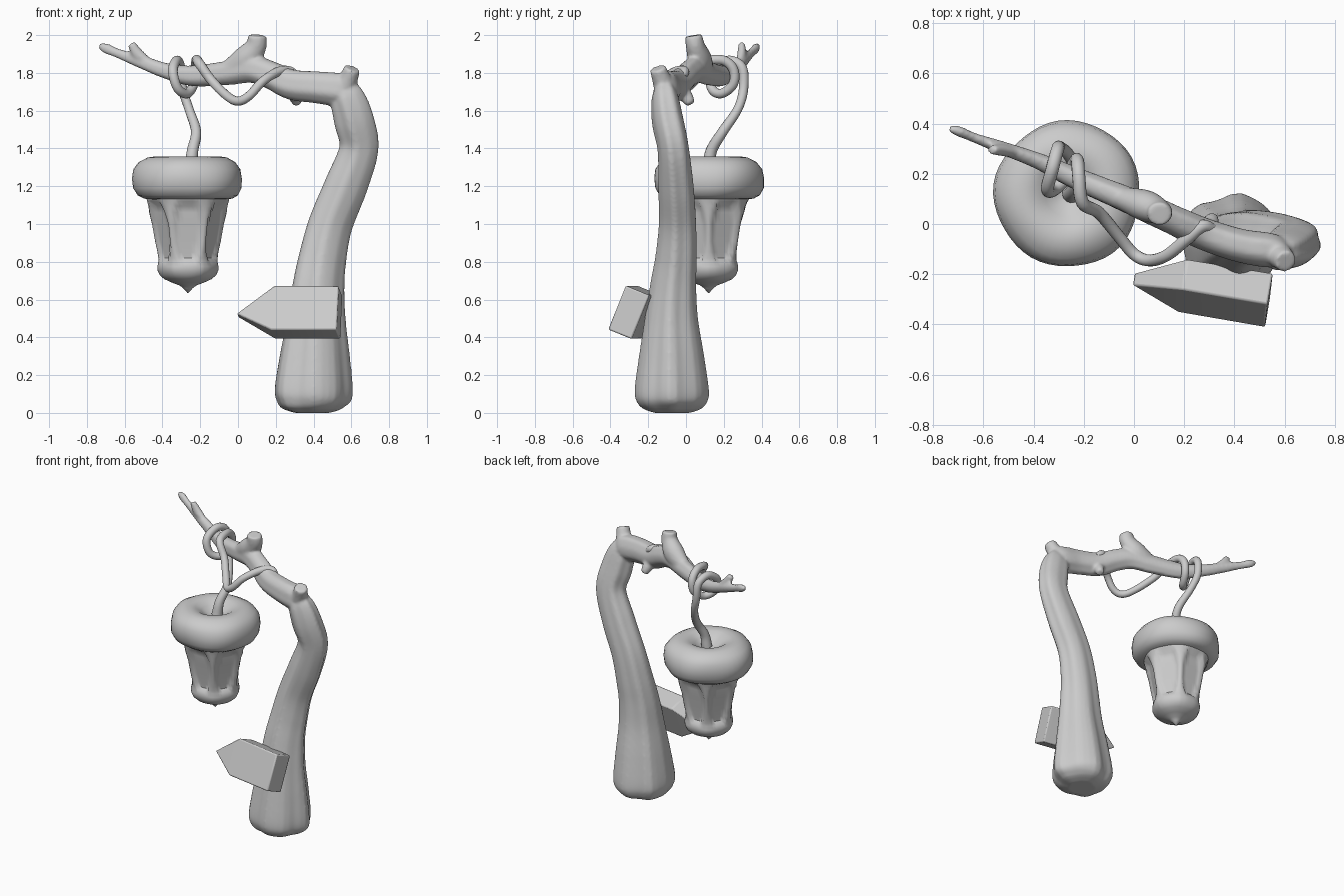
import bpy, bmesh, math
from mathutils import Vector

if "Cube" in bpy.data.objects:
    bpy.data.objects.remove(bpy.data.objects["Cube"])


def add_object(name, bm, smooth_angle=None):
    bmesh.ops.recalc_face_normals(bm, faces=bm.faces)
    mesh = bpy.data.meshes.new(name)
    bm.to_mesh(mesh)
    bm.free()
    ob = bpy.data.objects.new(name, mesh)
    bpy.context.collection.objects.link(ob)
    if smooth_angle:
        bpy.ops.object.select_all(action='DESELECT')
        ob.select_set(True)
        bpy.context.view_layer.objects.active = ob
        bpy.ops.object.shade_smooth_by_angle(angle=math.radians(smooth_angle))
    return ob


def spline(points, steps):
    """Catmull-Rom through (x, y, z, radius) points."""
    p = [Vector(q) for q in points]
    p = [2 * p[0] - p[1]] + p + [2 * p[-1] - p[-2]]
    out = []
    for i in range(1, len(p) - 2):
        a, b, c, d = p[i - 1:i + 3]
        for s in range(steps):
            t = s / steps
            out.append(0.5 * (2 * b + (c - a) * t + (2 * a - 5 * b + 4 * c - d) * t * t
                              + (3 * b - a - 3 * c + d) * t ** 3))
    return out + [p[-2]]


def limb(bm, points, sides=30, steps=6, ridge=0.0, flat=(1, 1)):
    """Tapered tube along a path, optionally ridged, flattened in y from start to end."""
    path = spline(points, steps)
    pos = [q.to_3d() for q in path]
    rings, u = [], Vector((1, 0.13, 0.07))
    for i, q in enumerate(path):
        tan = (pos[min(i + 1, len(pos) - 1)] - pos[max(i - 1, 0)]).normalized()
        u = (u - tan * u.dot(tan)).normalized()
        v = tan.cross(u)
        squash = flat[0] + (flat[1] - flat[0]) * i / (len(path) - 1)
        ring = []
        for k in range(sides):
            a = 2 * math.pi * k / sides
            r = q[3] * (1 + ridge * (math.cos(5 * a + 0.04 * i) + 0.6 * math.cos(8 * a + 1 + 0.02 * i)))
            off = r * (u * math.cos(a) + v * math.sin(a))
            off.y *= squash
            ring.append(bm.verts.new(pos[i] + off))
        rings.append(ring)
    bridge(bm, rings)
    bm.faces.new(rings[0])
    bm.faces.new(rings[-1])


def bridge(bm, rings):
    n = len(rings[0])
    for r0, r1 in zip(rings, rings[1:]):
        for k in range(n):
            bm.faces.new((r0[k], r0[(k + 1) % n], r1[(k + 1) % n], r1[k]))


def lathe(bm, profile, angles, shape, centre):
    """Revolve (radius, z) points; shape(i, angle, r) adjusts the radius."""
    rings = []
    for i, (r, z) in enumerate(profile):
        rings.append([bm.verts.new((centre[0] + shape(i, a, r) * math.cos(a),
                                    centre[1] + shape(i, a, r) * math.sin(a), z)) for a in angles])
    bridge(bm, rings)
    bm.faces.new(rings[0])
    bm.faces.new(rings[-1])


# Bent trunk, long branch and broken stubs fused into one piece of wood
bm = bmesh.new()
limb(bm, [(.39, -.075, 0, .09), (.39, -.075, .02, .15), (.39, -.075, .055, .187), (.393, -.075, .12, .203),
          (.40, -.075, .3, .182), (.41, -.075, .5, .152), (.422, -.065, .67, .135), (.445, -.05, .82, .124),
          (.488, -.042, 1.0, .115), (.57, -.05, 1.2, .112), (.64, -.065, 1.4, .102), (.615, -.095, 1.55, .105),
          (.58, -.11, 1.67, .092), (.55, -.115, 1.74, .06)], ridge=.045, flat=(1, .75))
limb(bm, [(.60, -.115, 1.69, .06), (.54, -.105, 1.71, .088), (.42, -.085, 1.725, .085), (.28, -.04, 1.74, .08),
          (.17, .01, 1.79, .073), (.07, .055, 1.82, .072), (-.06, .11, 1.80, .064), (-.24, .185, 1.785, .055),
          (-.38, .25, 1.81, .042), (-.53, .305, 1.865, .034), (-.64, .345, 1.905, .025),
          (-.70, .37, 1.93, .027), (-.735, .38, 1.945, .015)], ridge=.03, flat=(.78, .72))
limb(bm, [(-.05, .105, 1.81, .055), (.04, .075, 1.87, .072), (.095, .05, 1.94, .056), (.102, .04, 1.998, .048)],
     flat=(.8, .95))
limb(bm, [(.55, -.10, 1.69, .065), (.585, -.13, 1.77, .05), (.605, -.15, 1.825, .043)])
limb(bm, [(-.47, .285, 1.85, .025), (-.53, .295, 1.90, .03), (-.565, .295, 1.955, .022)], flat=(.8, .8))
limb(bm, [(.29, -.03, 1.72, .04), (.305, .005, 1.67, .034), (.315, .025, 1.635, .024)])
wood = add_object("trunk_and_branch", bm)
remesh = wood.modifiers.new("fuse", 'REMESH')
remesh.mode = 'VOXEL'
remesh.voxel_size = 0.01
remesh.use_smooth_shade = True
soften = wood.modifiers.new("soften", 'SMOOTH')
soften.factor = 0.5
soften.iterations = 4

# Vine that holds the lantern, coils round the branch and trails along it
vine = [(-.25, .12, 1.30, .036), (-.24, .135, 1.39, .03), (-.222, .195, 1.49, .027), (-.26, .275, 1.61, .024),
        (-.295, .305, 1.72, .025), (-.305, .295, 1.83, .026), (-.325, .22, 1.865, .026), (-.345, .14, 1.81, .026),
        (-.32, .135, 1.72, .025), (-.27, .185, 1.69, .025), (-.235, .25, 1.74, .025), (-.225, .25, 1.82, .026),
        (-.22, .19, 1.868, .026), (-.205, .085, 1.85, .026), (-.14, .045, 1.76, .025), (-.06, -.05, 1.68, .024),
        (.0, -.12, 1.65, .024), (.06, -.145, 1.68, .024), (.13, -.125, 1.755, .024), (.21, -.06, 1.805, .025),
        (.27, -.01, 1.81, .026), (.31, -.02, 1.78, .024)]
bm = bmesh.new()
limb(bm, vine, sides=14, steps=6)
add_object("hanging_vine", bm, 50)

# Acorn cap: lumpy cushion with a dimple on top
CENTRE = (-.265, .12)
cap = [(.01, 1.285), (.05, 1.295), (.09, 1.325), (.13, 1.35), (.17, 1.358), (.21, 1.352), (.255, 1.328),
       (.283, 1.29), (.291, 1.24), (.287, 1.19), (.265, 1.152), (.235, 1.135), (.19, 1.128), (.05, 1.13)]
bm = bmesh.new()
lathe(bm, cap, [2 * math.pi * k / 48 for k in range(48)],
      lambda i, a, r: r * (1 + .013 * math.cos(5 * a + .5 * i) + .01 * math.cos(3 * a - .4 * i)), CENTRE)
add_object("lantern_cap", bm, 60)

# Lantern body: six waisted ribs around recessed flat panels, pointed bottom
body = [(.10, 1.16), (.222, 1.145), (.216, 1.12), (.209, 1.095), (.205, 1.06), (.190, 1.0), (.174, .91),
        (.161, .85), (.157, .82), (.156, .80), (.162, .775), (.161, .755), (.15, .73), (.125, .708),
        (.085, .69), (.045, .675), (.025, .66), (.003, .635)]
offsets = [-30, -27, -23, -18, -14, -7, 0, 7, 14, 18, 23, 27]
angles = [math.radians(30 + 60 * s + o) for s in range(6) for o in offsets]
half_width = {3: 15, 4: 20, 5: 24, 6: 24, 7: 20, 8: 15}


def panel(i, a, r):
    off = (math.degrees(a) % 60) - 30
    if abs(off) < half_width.get(i, 0):
        return r * .83 / math.cos(math.radians(off))
    if 1 <= i <= 12:
        return r * (.965 + .035 * abs(off) / 30)
    return r


bm = bmesh.new()
lathe(bm, body, angles, panel, CENTRE)
add_object("lantern_body", bm, 50)

# Arrow-shaped signboard, leaning back and turned slightly
outline = [(0, .124, .068), (-.345, .126, .066), (-.545, -.018, .026), (-.345, -.126, .066), (.005, -.126, .068)]
bm = bmesh.new()
front = [bm.verts.new((x, -t, z)) for x, z, t in outline]
back = [bm.verts.new((x, t, z)) for x, z, t in outline]
bridge(bm, [front, back])
for layer in (front, back):
    bm.faces.new((layer[0], layer[1], layer[3], layer[4]))
    bm.faces.new((layer[1], layer[2], layer[3]))
sign = add_object("arrow_sign", bm, 30)
sign.location = (.535, -.303, .533)
sign.rotation_euler = (math.radians(-22), 0, math.radians(-9.5))
bevel = sign.modifiers.new("bevel", 'BEVEL')
bevel.width = .008
bevel.segments = 2
